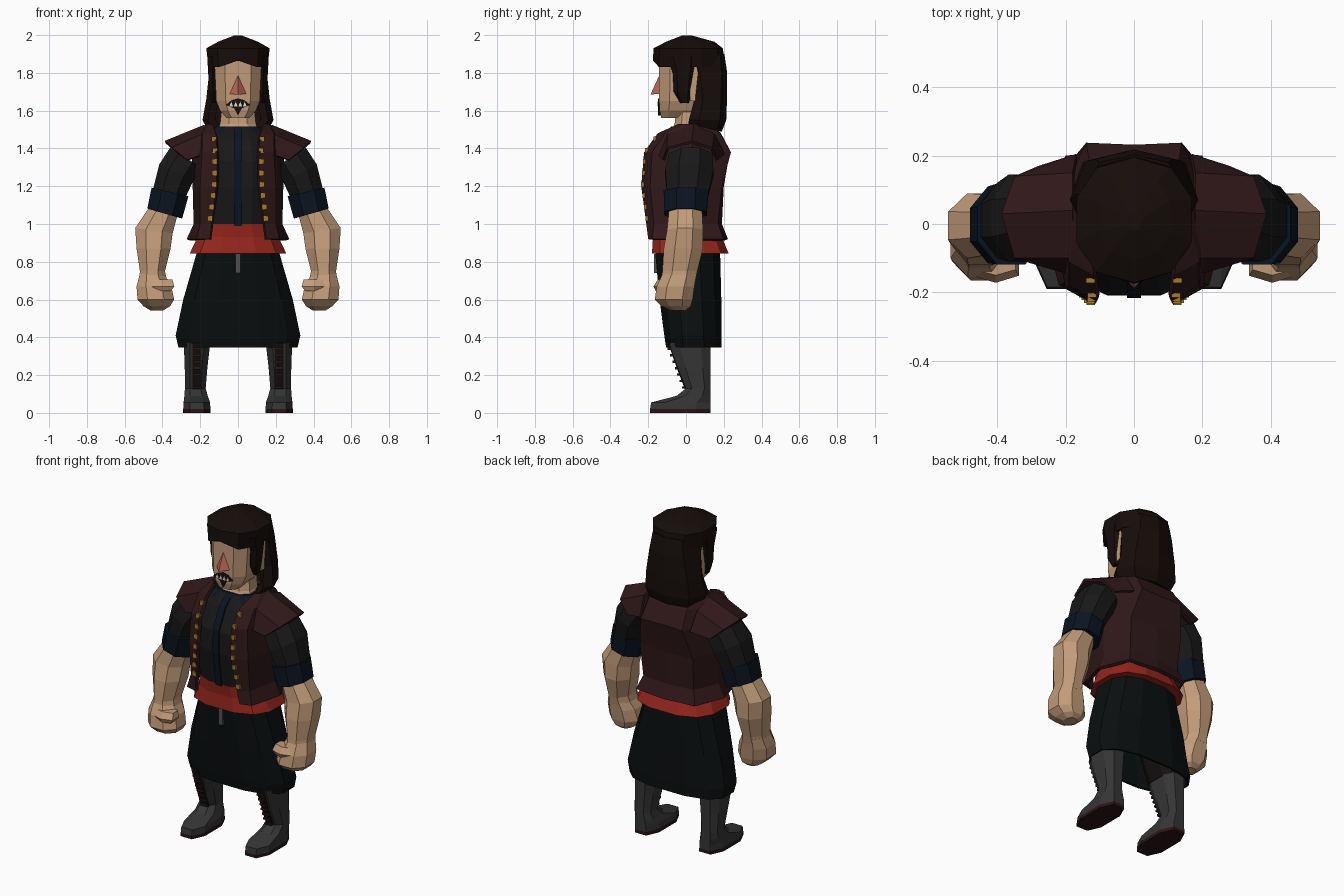
import bpy, bmesh
from math import cos, sin, pi, radians, copysign
from mathutils import Vector

COLORS = {
    "skin": (.54, .33, .19), "nose": (.5, .13, .09), "hair": (.008, .004, .003),
    "vest": (.03, .009, .01), "shirt": (.009, .009, .009), "blue": (.003, .007, .015),
    "sash": (.32, .02, .012), "skirt": (.003, .0045, .005), "boot": (.036, .036, .036),
    "dark": (.008, .005, .005), "gold": (.38, .2, .02), "teeth": (.75, .72, .6),
    "lace": (.025, .007, .007), "buckle": (.08, .08, .08)}
MATS = {}
for key, c in COLORS.items():
    MATS[key] = bpy.data.materials.new(key)
    MATS[key].diffuse_color = (*c, 1)


def make(name, verts, faces, mat, mirror=False, thick=0, fix=True):
    bm = bmesh.new()
    vs = [bm.verts.new(v) for v in verts]
    for f in faces:
        bm.faces.new([vs[i] for i in f])
    if fix:
        bmesh.ops.recalc_face_normals(bm, faces=bm.faces)
    me = bpy.data.meshes.new(name)
    bm.to_mesh(me)
    bm.free()
    ob = bpy.data.objects.new(name, me)
    bpy.context.collection.objects.link(ob)
    me.materials.append(MATS[mat])
    if mirror:
        ob.modifiers.new("Mirror", 'MIRROR')
    if thick:
        ob.modifiers.new("Solidify", 'SOLIDIFY').thickness = thick
    return ob


def grid(name, rows, mat, closed=False, caps=False, **kw):
    """Skin a list of point rows; rows may be closed rings with end caps."""
    n = len(rows[0])
    faces = [(i*n + j, i*n + (j+1) % n, (i+1)*n + (j+1) % n, (i+1)*n + j)
             for i in range(len(rows) - 1) for j in range(n if closed else n - 1)]
    if caps:
        faces += [tuple(range(n)), tuple(range((len(rows)-1)*n, len(rows)*n))]
    return make(name, [p for r in rows for p in r], faces, mat, fix=closed, **kw)


def ring(z, rx, y0, y1, cx=0, n=8, e=.75, tilt=0):
    """Boxy n-gon between y0 and y1, tilted about the y axis."""
    f = lambda t: copysign(abs(t)**e, t)
    t = radians(tilt)
    raw = [(f(cos((k + .5)*2*pi/n)), f(sin((k + .5)*2*pi/n))) for k in range(n)]
    mx, my = max(p[0] for p in raw), max(p[1] for p in raw)
    return [(cx + rx*u/mx*cos(t), (y0+y1)/2 + (y1-y0)/2*v/my, z + rx*u/mx*sin(t))
            for u, v in raw]


def loft(name, rings, mat, n=8, e=.75, caps=True, **kw):
    return grid(name, [ring(*r[:4], *(r[4:5] or (0,)), n, e, *(r[5:6] or (0,)))
                       for r in rings], mat, closed=True, caps=caps, **kw)


def box(name, c, s, mat, mirror=False):
    x, y, z = (v/2 for v in s)
    rows = [[(c[0]+a*x, c[1]+b*y, c[2]+k*z) for a, b in ((-1, -1), (1, -1), (1, 1), (-1, 1))]
            for k in (-1, 1)]
    return grid(name, rows, mat, closed=True, caps=True, mirror=mirror)


def plate(name, outline, y, depth, mat, mirror=False):
    rows = [[(x, yy, z) for x, z in outline] for yy in (y, y - depth)]
    return grid(name, rows, mat, closed=True, caps=True, mirror=mirror)


# Boots with soles, tongue panel and laces; trouser legs under the skirt
loft("sole", [(0, .073, -.19, .13, .218), (.02, .073, -.19, .13, .218)], "lace", mirror=True)
loft("boot", [(.02, .072, -.19, .13, .218), (.055, .07, -.185, .13, .218),
              (.09, .062, -.05, .13, .222), (.13, .055, 0, .13, .226),
              (.24, .06, -.045, .13, .222), (.37, .07, -.09, .13, .217)], "boot", mirror=True)
loft("trouser_leg", [(.36, .065, -.08, .12, .21), (.6, .08, -.1, .12, .15)], "dark", mirror=True)
grid("boot_tongue", [[(x, y, z) for x in (.195, .24)]
     for y, z in ((-.004, .12), (-.05, .24), (-.094, .37))], "dark", mirror=True, thick=.01)
for i in range(7):
    z = .135 + i*.034
    box("lace", (.217, -.009 - (z - .12)*.37, z), (.045, .014, .012), "lace", mirror=True)

# Skirt, sash and buckle strap
loft("skirt", [(.345, .315, -.105, .187), (.41, .33, -.115, .188), (.6, .29, -.14, .187),
               (.87, .212, -.165, .18)], "skirt", n=12, caps=False, thick=.012)
loft("sash", [(.845, .255, -.18, .225), (.93, .215, -.175, .19), (1.0, .195, -.185, .17)],
     "sash", n=12)
box("strap", (0, -.16, .79), (.025, .02, .1), "buckle")

# Shirt, placket and collar
loft("shirt", [(.95, .19, -.175, .165), (1.2, .205, -.21, .175), (1.33, .205, -.208, .19),
               (1.45, .18, -.145, .14), (1.51, .12, -.08, .1)], "shirt", n=12)
grid("placket", [[(-.02, y, z), (.02, y, z)] for y, z in
     ((-.19, .99), (-.217, 1.2), (-.215, 1.34), (-.153, 1.46), (-.1, 1.5))], "blue", thick=.015)
loft("collar", [(1.475, .15, -.12, .12), (1.515, .118, -.08, .11)], "blue", n=10)

# Open vest: half sections from front edge to back centre
vest = [(.92, (.15, -.2), (.22, -.18), (.272, .02), (.2, .2), (0, .222)),
        (1.0, (.14, -.21), (.2, -.17), (.235, .02), (.17, .17), (0, .19)),
        (1.2, (.115, -.237), (.2, -.19), (.24, .02), (.18, .19), (0, .2)),
        (1.38, (.11, -.222), (.19, -.18), (.245, .03), (.14, .238), (0, .232)),
        (1.48, (.118, -.15), (.19, -.11), (.22, .04), (.13, .18), (0, .185)),
        (1.53, (.135, -.04), (.165, -.01), (.17, .05), (.13, .11), (0, .13))]
grid("vest", [[(x, y, s[0]) for x, y in s[1:]] for s in vest], "vest", mirror=True, thick=.02)

# Gold studs following the vest's front edges
for i in range(8):
    z = 1.03 + i*.06
    lo, hi = next((a, b) for a, b in zip(vest, vest[1:]) if a[0] <= z <= b[0])
    p = Vector(lo[1]).lerp(Vector(hi[1]), (z - lo[0])/(hi[0] - lo[0]))
    box("gold_stud", (p.x + .012, p.y + .006, z), (.026, .014, .026), "gold", mirror=True)

# Flared shoulder flaps
grid("shoulder_flap",
     [[(.27, -.125, 1.34), (.35, -.1, 1.405), (.388, .03, 1.44), (.35, .14, 1.405), (.28, .17, 1.34)],
      [(.18, -.15, 1.37), (.18, -.1, 1.48), (.18, .04, 1.525), (.18, .15, 1.48), (.17, .205, 1.37)]],
     "vest", mirror=True, thick=.015)

# Arms: sleeve, rolled cuff, forearm, fist, thumb
loft("sleeve", [(1.35, .1, -.09, .14, .275, 33), (1.27, .1, -.11, .145, .328, 27),
                (1.16, .088, -.1, .12, .365, 17)], "shirt", e=.95, mirror=True)
loft("cuff", [(1.17, .1, -.118, .118, .36, 13), (1.055, .096, -.115, .11, .388, 16)],
     "blue", e=.95, mirror=True)
loft("forearm", [(1.07, .078, -.09, .085, .395, 12), (.965, .1, -.1, .09, .445, 8),
                 (.87, .09, -.118, .09, .447), (.75, .066, -.125, .06, .453),
                 (.7, .075, -.13, .05, .45)], "skin", e=.95, mirror=True)
loft("fist", [(.735, .065, -.125, .055, .455), (.67, .092, -.155, .045, .445),
              (.6, .097, -.165, .035, .435), (.565, .07, -.13, .025, .43),
              (.543, .035, -.08, 0, .43)], "skin", e=.9, mirror=True)
loft("thumb", [(.645, .045, -.16, -.08, .4), (.67, .068, -.172, -.07, .405),
               (.705, .058, -.15, -.07, .405)], "skin", n=6, mirror=True)

# Head, neck, ears and nose
loft("neck", [(1.49, .11, -.08, .1), (1.53, .095, -.06, .09), (1.62, .085, -.05, .09)], "skin")
loft("head", [(1.56, .06, -.13, .03), (1.6, .095, -.14, .08), (1.65, .115, -.142, .11),
              (1.86, .125, -.142, .13), (1.93, .11, -.12, .13)], "skin", e=.65)
box("ear", (.13, .045, 1.74), (.026, .05, .18), "skin", mirror=True)
make("nose", [(-.047, -.138, 1.69), (.047, -.138, 1.69), (0, -.138, 1.795), (0, -.188, 1.685)],
     [(0, 1, 2), (0, 1, 3), (1, 2, 3), (2, 0, 3)], "nose")

# Mouth with teeth
plate("mouth", [(-.065, 1.63), (-.035, 1.655), (0, 1.665), (.035, 1.655), (.065, 1.63),
                (.02, 1.612), (0, 1.575), (-.02, 1.612)], -.135, .012, "dark")
for x in (.012, .036):
    plate("tooth", [(x - .01, 1.622), (x + .01, 1.622), (x, 1.648)], -.14, .011, "teeth", mirror=True)

# Hair: cap with arched fringe, long back curtain and side locks
cap = [ring(z, rx, a, b, 0, 10, .88) for z, rx, a, b in
       ((1.85, .155, -.175, .208), (1.93, .168, -.172, .195), (1.965, .105, -.105, .15),
        (1.998, .02, -.02, .03))]
cap[0] = [(x, y, z + (-.02 if abs(x) > .08 or y > 0 else .015)) for x, y, z in cap[0]]
grid("hair_cap", cap, "hair", closed=True, caps=True)
curtain = [(1.49, (.12, .01), (.155, .06), (.125, .165), (0, .19)),
           (1.55, (.16, .015), (.188, .07), (.15, .18), (0, .213)),
           (1.66, (.14, .045), (.168, .09), (.14, .185), (0, .217)),
           (1.8, (.13, .05), (.153, .075), (.115, .19), (0, .218)),
           (1.9, (.145, .03), (.16, .06), (.1, .18), (0, .203))]
grid("hair_back", [[(x, y, s[0]) for x, y in s[1:]] for s in curtain], "hair",
     mirror=True, thick=.045)
loft("side_lock", [(1.64, .012, -.03, .015, .128), (1.7, .02, -.065, .03, .132),
                   (1.8, .022, -.07, .045, .136), (1.89, .025, -.1, .06, .138)],
     "hair", n=6, mirror=True)
